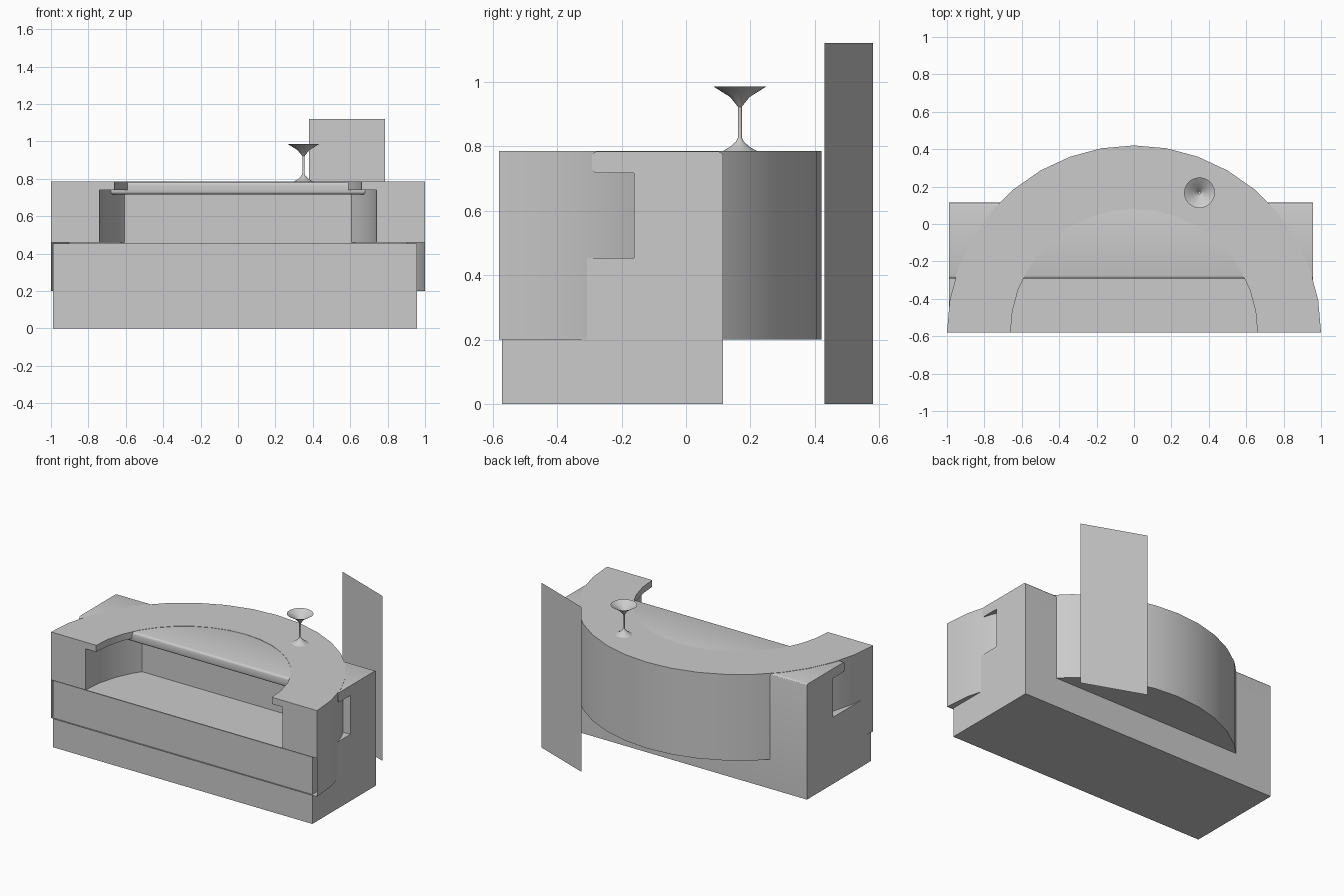
import bpy, bmesh
from math import pi
from mathutils import Vector

if "Cube" in bpy.data.objects:
    bpy.data.objects.remove(bpy.data.objects["Cube"])


def finish(name, bm, smooth=True):
    bmesh.ops.remove_doubles(bm, verts=bm.verts, dist=1e-4)
    bmesh.ops.recalc_face_normals(bm, faces=bm.faces)
    mesh = bpy.data.meshes.new(name)
    bm.to_mesh(mesh)
    bm.free()
    ob = bpy.data.objects.new(name, mesh)
    bpy.context.collection.objects.link(ob)
    bpy.ops.object.select_all(action='DESELECT')
    ob.select_set(True)
    bpy.context.view_layer.objects.active = ob
    if smooth:
        bpy.ops.object.shade_smooth_by_angle(angle=pi / 6)
    return ob


def lathe(bm, profile, centre, angle, steps):
    """Spin an (r, z) profile about a vertical axis."""
    cx, cy = centre
    verts = [bm.verts.new((cx + r, cy, z)) for r, z in profile]
    edges = [bm.edges.new(p) for p in zip(verts, verts[1:])]
    bmesh.ops.spin(bm, geom=verts + edges, cent=(cx, cy, 0), axis=(0, 0, 1),
                   angle=angle, steps=steps)


# Half-round surround: outer wall, top with overhanging lip, inner wall, seat
FRONT = -0.58
section = [(1, 0.785), (0.66, 0.785), (0.66, 0.74), (0.74, 0.74), (0.74, 0.46)]
bm = bmesh.new()
lathe(bm, [(0, 0.2), (1, 0.2), (1, 0.46)] + section + [(0, 0.46)],
      (0, FRONT), pi, 18)
# Front end caps of the two arms (open below the seat)
for s in (1, -1):
    bm.faces.new([bm.verts.new((s * r, FRONT, z)) for r, z in [(1, 0.46)] + section])
finish("curved_surround", bm)

# Straight base and back with forward overhang, one profile swept along x
bm = bmesh.new()
profile = [(-0.57, 0), (0.115, 0), (0.115, 0.783), (-0.292, 0.783),
           (-0.292, 0.717), (-0.162, 0.717), (-0.162, 0.453), (-0.57, 0.453)]
face = bm.faces.new([bm.verts.new((-0.99, y, z)) for y, z in profile])
ext = bmesh.ops.extrude_face_region(bm, geom=[face])
bmesh.ops.translate(bm, vec=Vector((1.948, 0, 0)),
                    verts=[g for g in ext['geom'] if isinstance(g, bmesh.types.BMVert)])
round_yz = profile[2:5]
edges = [e for e in bm.edges if abs(e.verts[0].co.x - e.verts[1].co.x) > 1
         and any((e.verts[0].co.yz - Vector(p)).length < 1e-4 for p in round_yz)]
bmesh.ops.bevel(bm, geom=edges, offset=0.015, segments=3, profile=0.5, affect='EDGES')
finish("straight_base", bm)

# Stemmed glass standing on the top
bm = bmesh.new()
lathe(bm, [(0.052, 0.785), (0.03, 0.798), (0.012, 0.814), (0.006, 0.826),
           (0.006, 0.922), (0.03, 0.952), (0.082, 0.985)],
      (0.35, 0.167), 2 * pi, 24)
finish("stemmed_glass", bm)

# Thin upright panel behind, set at a slant
bm = bmesh.new()
bm.faces.new([bm.verts.new(p) for p in
              ((0.38, 0.58, 0), (0.787, 0.43, 0), (0.787, 0.43, 1.12), (0.38, 0.58, 1.12))])
finish("rear_panel", bm, smooth=False)
